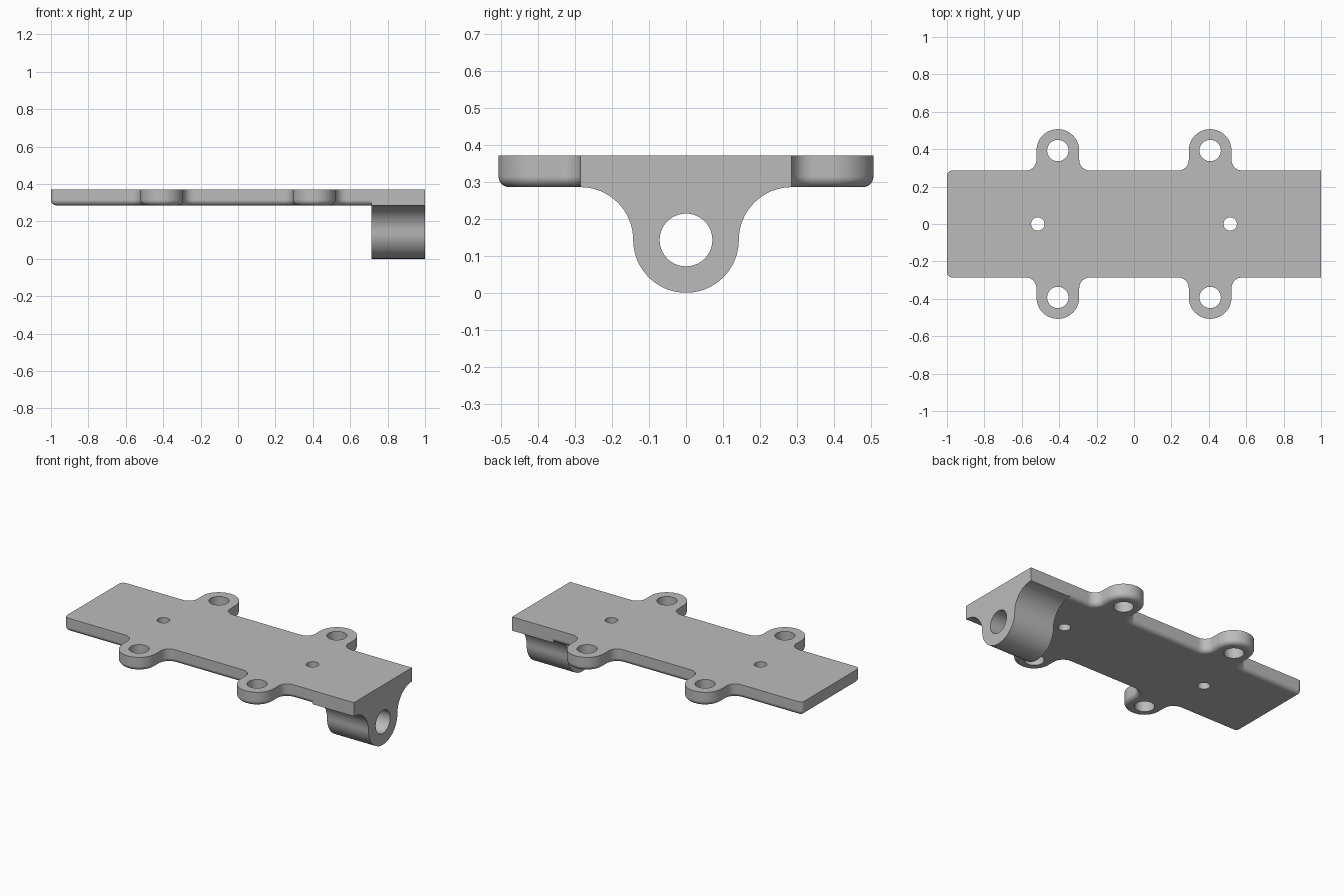
import bpy, bmesh, math
from mathutils import Matrix

if "Cube" in bpy.data.objects:
    bpy.data.objects.remove(bpy.data.objects["Cube"])

U = 2 / 70                      # one design unit; the plate is 70 units long
HALF_W, BOT, TOP = 10, 10, 13   # plate half width, underside and top heights
LUG_X = 25                      # where the lug block starts
EAR_X, EAR_Y, EAR_R = 14.25, 13.75, 4
ROOT_R, EDGE_R = 2, 1           # ear root fillet, underside rounding

grey = bpy.data.materials.new("plain grey")
grey.diffuse_color = (0.5, 0.5, 0.5, 1)
grey.use_nodes = True
grey.node_tree.nodes["Principled BSDF"].inputs["Base Color"].default_value = grey.diffuse_color


def arc(cx, cy, r, a0, a1, n):
    return [(cx + r * math.cos(math.radians(a0 + (a1 - a0) * i / n)),
             cy + r * math.sin(math.radians(a0 + (a1 - a0) * i / n))) for i in range(n + 1)]


def loft(name, rings):
    """Solid skinned over equal-length closed rings, capped at both ends."""
    bm = bmesh.new()
    loops = [[bm.verts.new([c * U for c in p]) for p in ring] for ring in rings]
    n = len(loops[0])
    for a, b in zip(loops, loops[1:]):
        for i in range(n):
            j = (i + 1) % n
            bm.faces.new((a[i], a[j], b[j], b[i]))
    bm.faces.new(loops[0][::-1])
    bm.faces.new(loops[-1])
    bmesh.ops.remove_doubles(bm, verts=bm.verts, dist=1e-5)
    bmesh.ops.recalc_face_normals(bm, faces=bm.faces)
    me = bpy.data.meshes.new(name)
    bm.to_mesh(me)
    bm.free()
    me.materials.append(grey)
    ob = bpy.data.objects.new(name, me)
    bpy.context.collection.objects.link(ob)
    return ob


def plate_outline(d):
    """Plate outline with ears, shrunk inwards by d."""
    half = arc(-35 + EDGE_R, -HALF_W + EDGE_R, EDGE_R - d, 180, 270, 6)
    for x in (-EAR_X, EAR_X):
        half += arc(x - EAR_R - ROOT_R, -HALF_W - ROOT_R, ROOT_R + d, 90, 0, 8)
        half += arc(x, -EAR_Y, EAR_R - d, 180, 360, 28)
        half += arc(x + EAR_R + ROOT_R, -HALF_W - ROOT_R, ROOT_R + d, 180, 90, 8)
    half.append((LUG_X, -HALF_W + d))
    return half + [(x, -y) for x, y in reversed(half)]


def combine(ob, other, operation):
    mod = ob.modifiers.new(other.name, 'BOOLEAN')
    mod.operation, mod.solver, mod.object = operation, 'EXACT', other
    bpy.context.view_layer.objects.active = ob
    bpy.ops.object.modifier_apply(modifier=mod.name)
    bpy.data.objects.remove(other)


def drill(ob, r, x, y, z, axis='Z'):
    """Cut a round through hole."""
    circle = arc(0, 0, r, 0, 360, 40)[:-1]
    if axis == 'Z':
        rings = [[(x + a, y + b, z + h) for a, b in circle] for h in (-4, 4)]
    else:
        rings = [[(x + h, y + a, z + b) for a, b in circle] for h in (-8, 8)]
    combine(ob, loft("hole_cutter", rings), 'DIFFERENCE')


# Plate with rounded underside edge
rings = []
for i in range(7):
    t = math.radians(90 * i / 6)
    d, z = EDGE_R * (1 - math.sin(t)), BOT + EDGE_R * (1 - math.cos(t))
    rings.append([(x, y, z) for x, y in plate_outline(d)])
rings.append([(x, y, TOP) for x, y in plate_outline(0)])
plate = loft("mounting_plate", rings)

# Hinge lug block: plate end section flowing into a round barrel
profile = [(HALF_W, TOP), (-HALF_W, TOP)]
profile += arc(-10, 5, 5, 90, 0, 16) + arc(0, 5, 5, 180, 360, 40)[1:-1] + arc(10, 5, 5, 180, 90, 16)
lug = loft("hinge_lug", [[(x, y, z) for y, z in profile] for x in (LUG_X, 35)])
drill(lug, 2.5, 30, 0, 5, 'X')

# Ear holes and small centre holes
for x in (-EAR_X, EAR_X):
    for y in (-EAR_Y, EAR_Y):
        drill(plate, 2, x, y, 11.5)
for x in (-18, 18):
    drill(plate, 1.25, x, 0, 11.5)

combine(plate, lug, 'UNION')

# Smooth curved walls, keep flat faces flat
bpy.ops.object.select_all(action='DESELECT')
plate.select_set(True)
bpy.context.view_layer.objects.active = plate
bpy.ops.object.shade_smooth_by_angle(angle=math.radians(30))
wn = plate.modifiers.new("weighted_normals", 'WEIGHTED_NORMAL')
wn.keep_sharp = True
